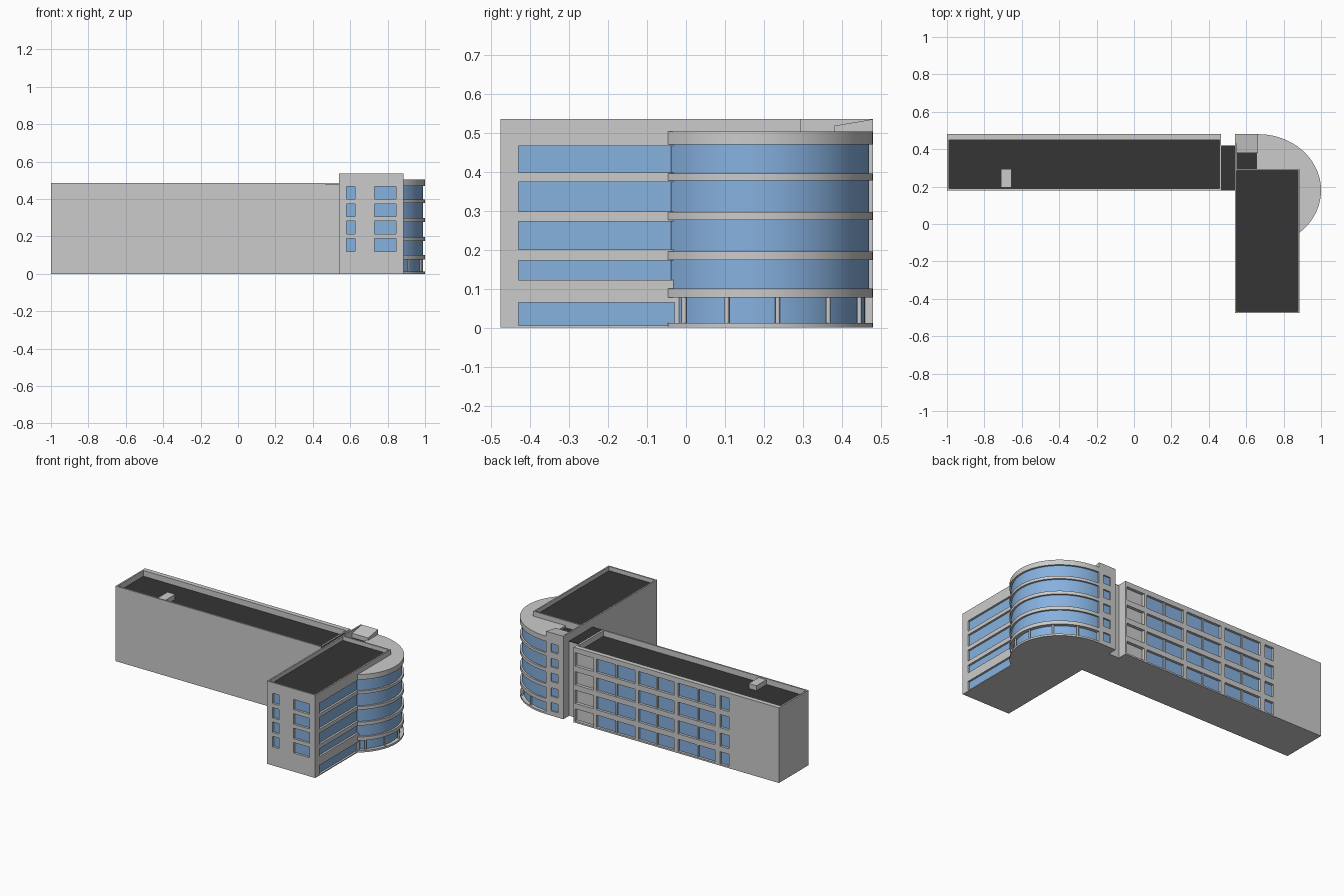
import bpy, bmesh, math

if "Cube" in bpy.data.objects:
    bpy.data.objects.remove(bpy.data.objects["Cube"])


def material(name, rgb):
    m = bpy.data.materials.new(name)
    m.diffuse_color = (*rgb, 1)
    m.use_nodes = True
    m.node_tree.nodes["Principled BSDF"].inputs["Base Color"].default_value = m.diffuse_color
    return m


GLASS = material("glass_blue", (0.24, 0.44, 0.74))
DARK = material("roof_dark", (0.035, 0.035, 0.035))


def finish(name, bm, mat=None):
    bmesh.ops.recalc_face_normals(bm, faces=bm.faces[:])
    me = bpy.data.meshes.new(name)
    bm.to_mesh(me)
    bm.free()
    ob = bpy.data.objects.new(name, me)
    bpy.context.collection.objects.link(ob)
    if mat:
        me.materials.append(mat)
    return ob


def boxes(name, items, mat=None):
    """Each item is (x0, x1, y0, y1, z0, z1)."""
    bm = bmesh.new()
    for x0, x1, y0, y1, z0, z1 in items:
        vs = bmesh.ops.create_cube(bm, size=1)["verts"]
        for v in vs:
            v.co = (x1 if v.co.x > 0 else x0,
                    y1 if v.co.y > 0 else y0,
                    z1 if v.co.z > 0 else z0)
    return finish(name, bm, mat)


def prism(name, pts, depth, mat=None):
    """Extrude a 3D polygon along a vector."""
    bm = bmesh.new()
    f = bm.faces.new([bm.verts.new(p) for p in pts])
    top = bmesh.ops.extrude_face_region(bm, geom=[f])["geom"]
    bmesh.ops.translate(bm, vec=depth,
                        verts=[v for v in top if isinstance(v, bmesh.types.BMVert)])
    return finish(name, bm, mat)


def carve(ob, cuts):
    """Cut recessed openings into a solid."""
    cutter = boxes("opening_cutter", cuts)
    cutter.hide_render = True
    mod = ob.modifiers.new("openings", "BOOLEAN")
    mod.operation, mod.solver, mod.object = "DIFFERENCE", "EXACT", cutter
    bpy.context.view_layer.objects.active = ob
    bpy.ops.object.modifier_apply(modifier=mod.name)
    bpy.data.objects.remove(cutter, do_unlink=True)


E = 0.02   # how far cutters reach outside the wall
R = 0.02   # depth of window reveals

# Long wing with window grid on the back and a sunken roof
rows = [(0.01, 0.09), (0.125, 0.21), (0.245, 0.33), (0.365, 0.452)]
bays = [(0.03, 0.305), (-0.25, 0.005), (-0.545, -0.28), (-0.645, -0.58)]
long_wing = boxes("long_wing", [(-1, 0.466, 0.18, 0.48, 0, 0.485)])
wins = [(a, b, 0.48 - R, 0.48 + E, c, d) for a, b in bays for c, d in rows]
balconies = [(0.325, 0.456, 0.48 - R, 0.48 + E, c, d) for c, d in rows]
carve(long_wing, wins + balconies + [(-0.99, 0.456, 0.19, 0.47 - R, 0.445, 0.55)])
boxes("long_wing_glass", [(a, b, 0.458, 0.464, c, d) for a, b, _, _, c, d in wins], GLASS)
boxes("long_wing_mullions", [(x - 0.006, x + 0.006, 0.458, 0.474, c, d)
                             for x in (0.167, -0.122, -0.415) for c, d in rows])
boxes("long_wing_roof", [(-0.99, 0.456, 0.19, 0.45, 0.44, 0.448)], DARK)
boxes("roof_vent", [(-0.71, -0.655, 0.195, 0.295, 0.44, 0.48)])

# Link between the wings
boxes("link_block", [(0.46, 0.545, 0.18, 0.42, 0, 0.478)])
boxes("link_roof", [(0.466, 0.54, 0.18, 0.42, 0.478, 0.482)], DARK)

# Front wing with punched front windows and ribbon windows on the side
front_wing = boxes("front_wing", [(0.54, 0.885, -0.476, 0.295, 0, 0.535)])
front = [(a, b, -0.476 - E, -0.476 + R, c, d)
         for a, b in ((0.58, 0.625), (0.73, 0.845))
         for c, d in ((0.12, 0.188), (0.213, 0.281), (0.306, 0.374), (0.4, 0.466))]
ribbons = [(0.885 - R, 0.885 + E, -0.43, -0.03, c, d)
           for c, d in ((0.006, 0.065), (0.122, 0.172), (0.2, 0.272), (0.298, 0.374), (0.398, 0.466))]
carve(front_wing, front + ribbons + [(0.549, 0.876, -0.467, 0.286, 0.505, 0.6)])
boxes("front_windows", [(a, b, -0.462, -0.455, c, d) for a, b, _, _, c, d in front], GLASS)
boxes("ribbon_windows", [(0.864, 0.872, a, b, c, d) for _, _, a, b, c, d in ribbons], GLASS)
boxes("front_wing_roof", [(0.549, 0.876, -0.467, 0.286, 0.5, 0.508)], DARK)


# Rounded corner block: glass drum with floor slabs
def arc(scale, n=48):
    out = []
    for i in range(n + 1):
        t = math.radians(90 - 139 * i / n)
        out.append((0.665 + 0.335 * scale * math.cos(t), 0.18 + 0.30 * scale * math.sin(t)))
    return out


def drum(name, scale, z0, z1, mat=None):
    pts = arc(scale) + [(0.85, 0.18 - 0.226 * scale), (0.655, 0.2), (0.655, 0.18 + 0.3 * scale)]
    ob = prism(name, [(x, y, z0) for x, y in pts], (0, 0, z1 - z0), mat)
    bpy.ops.object.select_all(action="DESELECT")
    ob.select_set(True)
    bpy.context.view_layer.objects.active = ob
    bpy.ops.object.shade_smooth_by_angle(angle=math.radians(30))


drum("ground_drum_glass", 0.93, 0.01, 0.09, GLASS)
drum("upper_drum_glass", 0.965, 0.09, 0.49, GLASS)
for i, (a, b) in enumerate([(0, 0.012), (0.077, 0.1), (0.174, 0.196),
                            (0.276, 0.297), (0.378, 0.396), (0.47, 0.503)]):
    drum(f"curved_slab_{i}", 1.0, a, b)

# Columns under the curved floors
for y in (-0.005, 0.105, 0.235, 0.365, 0.445):
    t = math.asin((y - 0.18) / (0.3 * 0.965))
    bpy.ops.mesh.primitive_cylinder_add(
        vertices=12, radius=0.006, depth=0.07,
        location=(0.665 + 0.335 * 0.965 * math.cos(t), y, 0.044))
    bpy.context.object.name = "column"
    bpy.ops.object.shade_smooth_by_angle(angle=math.radians(40))

# Stair tower at the back corner with a sloped cap
tower = boxes("stair_tower", [(0.54, 0.664, 0.38, 0.48, 0, 0.505)])
tw = [(0.58, 0.63, 0.465, 0.48 + E, z, z + 0.055) for z in (0.03, 0.125, 0.22, 0.315, 0.41)]
carve(tower, tw)
boxes("tower_windows", [(a, b, 0.464, 0.47, c, d) for a, b, _, _, c, d in tw], GLASS)
prism("tower_cap", [(0.54, 0.38, 0.5), (0.54, 0.48, 0.5), (0.54, 0.48, 0.535), (0.54, 0.38, 0.518)],
      (0.124, 0, 0))
boxes("tower_core", [(0.542, 0.664, 0.29, 0.385, 0, 0.485)])
boxes("tower_core_roof", [(0.55, 0.66, 0.295, 0.38, 0.485, 0.49)], DARK)
boxes("tower_parapet", [(0.54, 0.549, 0.29, 0.48, 0.48, 0.535)])
